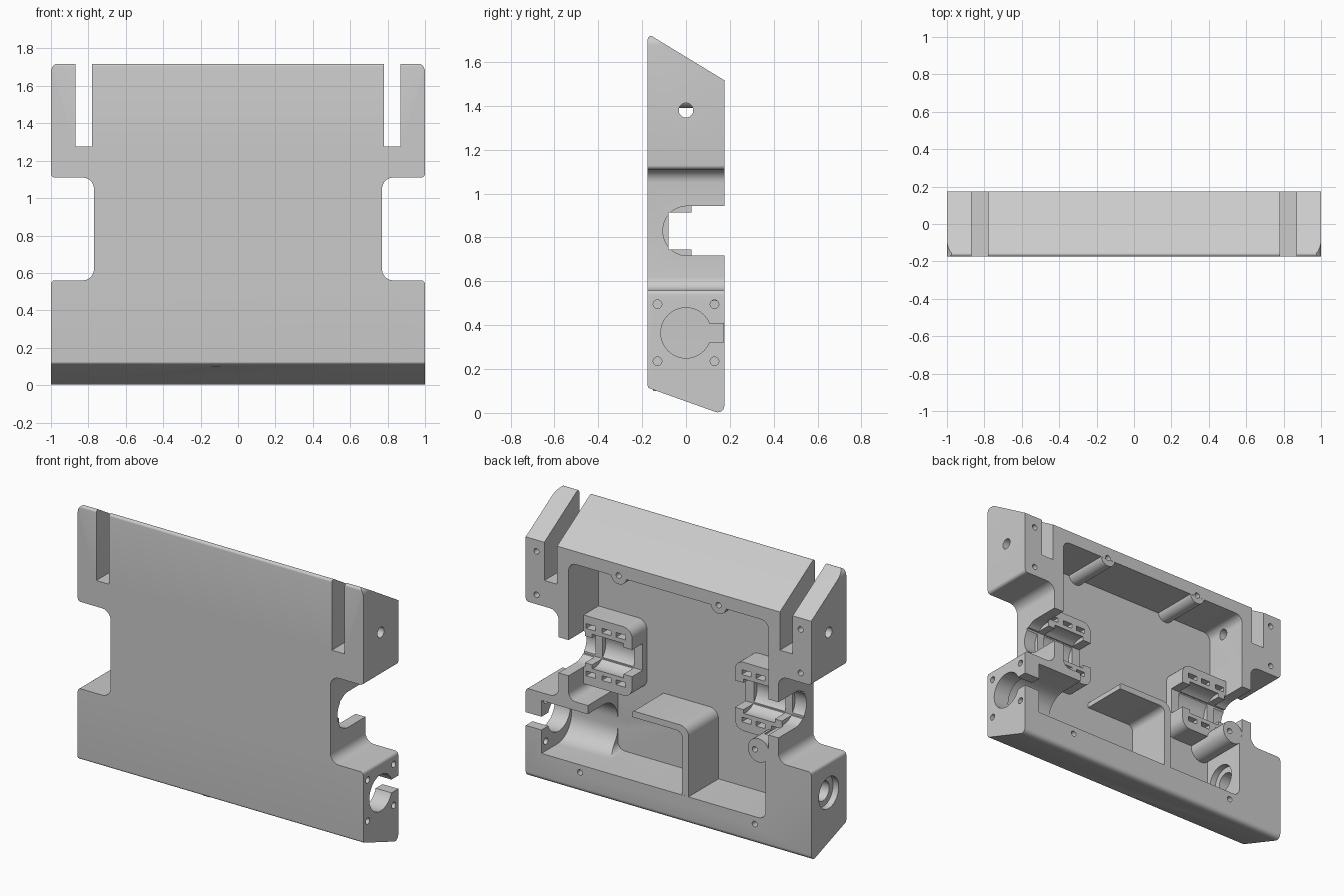
import bpy, bmesh
from math import cos, sin, pi
from mathutils import Vector

default_cube = bpy.data.objects.get("Cube")
if default_cube:
    bpy.data.objects.remove(default_cube, do_unlink=True)

grey = bpy.data.materials.new("plain grey")
grey.use_nodes = True
colour = (0.6, 0.6, 0.6, 1)
grey.diffuse_color = colour
grey.node_tree.nodes["Principled BSDF"].inputs["Base Color"].default_value = colour


def rounded(corners, steps=6):
    """Outline from (a, b, radius) corners, each filleted with an arc."""
    outline = []
    count = len(corners)
    for i, (a, b, radius) in enumerate(corners):
        here = Vector((a, b))
        if not radius:
            outline.append(here)
            continue
        to_prev = (Vector(corners[i - 1][:2]) - here).normalized()
        to_next = (Vector(corners[(i + 1) % count][:2]) - here).normalized()
        half = to_prev.angle(to_next) / 2
        middle = here + (to_prev + to_next).normalized() * radius / sin(half)
        reach = radius * cos(half) / sin(half)
        start = (here + to_prev * reach - middle).normalized()
        end = (here + to_next * reach - middle).normalized()
        sweep = pi - 2 * half
        for k in range(steps + 1):
            t = k / steps
            spoke = start * sin((1 - t) * sweep) + end * sin(t * sweep)
            outline.append(middle + spoke.normalized() * radius)
    return outline


def prism(name, outline, axis, low, high):
    """Extrude an outline along x (outline in y, z) or y (outline in x, z)."""
    bm = bmesh.new()
    rings = []
    for depth in (low, high):
        rings.append([bm.verts.new((depth, a, b) if axis == "x" else (a, depth, b))
                      for a, b in outline])
    count = len(outline)
    bm.faces.new(rings[0])
    bm.faces.new(rings[1][::-1])
    for i in range(count):
        j = (i + 1) % count
        bm.faces.new((rings[0][j], rings[0][i], rings[1][i], rings[1][j]))
    bmesh.ops.recalc_face_normals(bm, faces=bm.faces)
    mesh = bpy.data.meshes.new(name)
    bm.to_mesh(mesh)
    bm.free()
    obj = bpy.data.objects.new(name, mesh)
    bpy.context.collection.objects.link(obj)
    mesh.materials.append(grey)
    return obj


def rect(a0, a1, b0, b1, radius=0.0):
    return rounded([(a0, b0, radius), (a1, b0, radius), (a1, b1, radius), (a0, b1, radius)])


def disc(a, b, radius, sides=28):
    return [(a + radius * cos(2 * pi * k / sides), b + radius * sin(2 * pi * k / sides))
            for k in range(sides)]


def combine(operation, outline, axis, low, high):
    """Apply one solid to the housing and remove the helper."""
    helper = prism("helper", outline, axis, low, high)
    helper.hide_render = True
    modifier = housing.modifiers.new("shape", "BOOLEAN")
    modifier.operation = operation
    modifier.solver = "EXACT"
    modifier.object = helper
    bpy.context.view_layer.objects.active = housing
    bpy.ops.object.modifier_apply(modifier=modifier.name)
    bpy.data.objects.remove(helper, do_unlink=True)


def cut(*shape):
    combine("DIFFERENCE", *shape)


def add(*shape):
    combine("UNION", *shape)


FRONT, FLOOR, BACK = -0.175, -0.125, 0.175
OUT = 0.3          # beyond the back rim
ROD, SHAFT = 0.83, 0.365   # heights of the two cross axes

# Outer body: front outline with side notches and top slots
half = [(1, -0.1, 0), (1, 0.56, 0.02), (0.77, 0.56, 0.06), (0.77, 1.11, 0.06),
        (1, 1.11, 0.02), (1, 1.725, 0.05), (0.87, 1.725, 0), (0.87, 1.275, 0),
        (0.78, 1.275, 0), (0.78, 1.725, 0)]
mirrored = [(-x, z, r) for x, z, r in reversed(half)]
housing = prism("housing", rounded(half + mirrored), "y", -0.4, 0.4)

# Side outline with sloping top and bottom
side = rounded([(FRONT, 0.115, 0.015), (BACK, -0.01, 0.03), (BACK, 1.517, 0), (FRONT, 1.73, 0.015)])
combine("INTERSECT", side, "x", -1.2, 1.2)

# Open cavity at the back
cut(rect(-0.7, 0.7, 0.565, 1.435, 0.05), "y", FLOOR, OUT)
cut(rect(-0.68, 0.565, 0.175, 0.7, 0.05), "y", FLOOR, OUT)

# Curved trough behind the keyhole wall
cut(rounded([(FLOOR, 0.175, 0.14), (OUT, 0.175, 0), (OUT, 0.51, 0), (FLOOR, 0.51, 0.14)], 10),
    "x", 0.5, 0.89)

# Angled rib on the cavity floor
rib = rounded([(0.255, 0.575, 0), (-0.095, 0.575, 0.04), (-0.095, 0.1, 0), (-0.14, 0.1, 0),
               (-0.14, 0.615, 0.06), (0.255, 0.615, 0.015)])
add(rib, "y", -0.15, BACK - 0.001)

# Screw bosses along the rim
for x, z, size in ((0.35, 1.445, 0.055), (-0.35, 1.445, 0.055), (-0.63, 0.6, 0.075)):
    add(disc(x, z, size), "y", -0.15, BACK - 0.001)

# Bearing blocks, one on each side
for s in (1, -1):
    block = [(0.74, 0.61, 0), (0.74, 1.045, 0), (0.36, 1.045, 0.06), (0.36, 0.61, 0.06)]
    add(rounded([(s * x, z, r) for x, z, r in block]), "y", -0.15, 0.025)

    # U opening in the side wall
    mouth = rounded([(-0.105, ROD - 0.113, 0.11), (OUT, ROD - 0.113, 0),
                     (OUT, ROD + 0.113, 0), (-0.105, ROD + 0.113, 0.11)], 10)
    cut(mouth, "x", *sorted((s * 0.69, s * 1.1)))

    # Rod groove and wider round seat
    cut(rect(-0.08, OUT, ROD - 0.085, ROD + 0.085), "x", *sorted((s * 0.3, s * 0.8)))
    cut(disc(0, ROD, 0.112), "x", *sorted((s * 0.42, s * 0.64)))

    # Strap slots in the block faces
    for x in (0.44, 0.54, 0.65):
        for z in (0.68, 0.98):
            cut(rect(s * x - 0.032, s * x + 0.032, z - 0.015, z + 0.015), "y", -0.07, 0.1)

    # Pivot hole through each ear and wall
    cut(disc(0, 1.38, 0.033), "x", *sorted((s * 0.6, s * 1.1)))

    # Rim screw holes on the ears
    for z in (1.17, 1.445):
        cut(disc(s * 0.925, z, 0.018, 16), "y", 0.08, OUT)

# Remaining rim screw holes
for x, z in ((0.35, 1.445), (-0.35, 1.445), (-0.604, 0.6), (-0.604, 0.127), (0.62, 0.127)):
    cut(disc(x, z, 0.018, 16), "y", 0.08, OUT)

# Keyhole and its four screw holes in the left wall
cut(disc(0, SHAFT, 0.115, 40), "x", 0.85, 1.1)
cut(rect(0.05, OUT, SHAFT - 0.042, SHAFT + 0.042), "x", 0.85, 1.1)
for y in (-0.13, 0.13):
    for z in (SHAFT - 0.13, SHAFT + 0.13):
        cut(disc(y, z, 0.02, 16), "x", 0.85, 1.1)

# Shaft hole with a shallow seat at both ends in the right wall
cut(disc(0, SHAFT, 0.062), "x", -1.1, -0.6)
cut(disc(0, SHAFT, 0.1), "x", -1.1, -0.96)
cut(disc(0, SHAFT, 0.1), "x", -0.72, -0.6)

bpy.ops.object.select_all(action="DESELECT")
housing.select_set(True)
bpy.context.view_layer.objects.active = housing
bpy.ops.object.shade_smooth_by_angle(angle=0.5)
